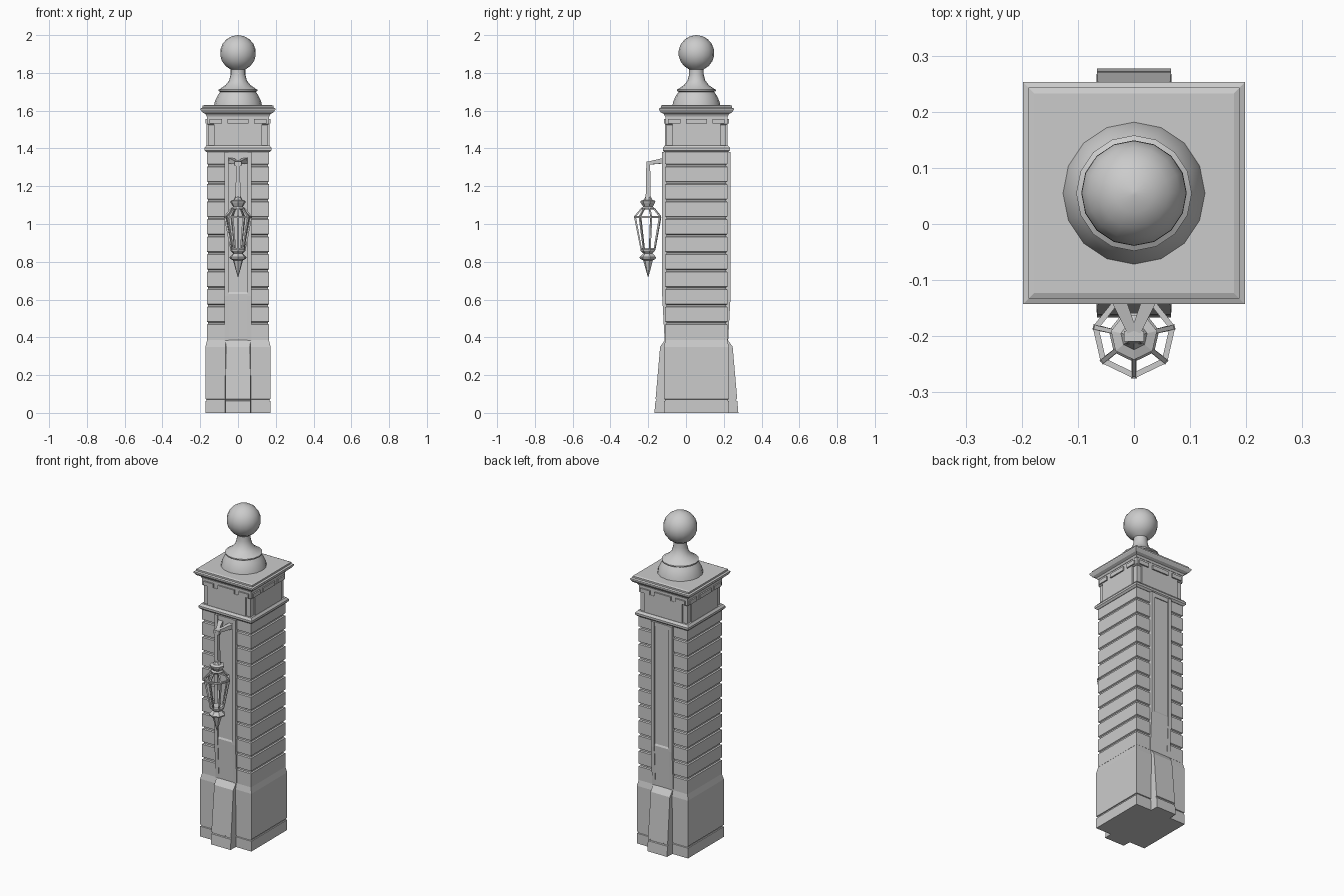
import bpy, bmesh, math
from mathutils import Vector

if "Cube" in bpy.data.objects:
    bpy.data.objects.remove(bpy.data.objects["Cube"])

CY = 0.055   # pillar centre in y
LY = -0.20   # lantern centre in y


def make(name, verts, faces, smooth=None):
    me = bpy.data.meshes.new(name)
    me.from_pydata(verts, [], faces)
    bm = bmesh.new()
    bm.from_mesh(me)
    bmesh.ops.recalc_face_normals(bm, faces=bm.faces)
    bm.to_mesh(me)
    bm.free()
    ob = bpy.data.objects.new(name, me)
    bpy.context.collection.objects.link(ob)
    if smooth:
        bpy.context.view_layer.objects.active = ob
        ob.select_set(True)
        bpy.ops.object.shade_smooth_by_angle(angle=math.radians(smooth))
        ob.select_set(False)
    return ob


def lathe(name, prof, n, cy, start=-math.pi / 2, smooth=None):
    """Stack of n-sided rings (radius, z) with closed ends."""
    v = [(r * math.cos(start + 2 * math.pi * i / n),
          cy + r * math.sin(start + 2 * math.pi * i / n), z)
         for r, z in prof for i in range(n)]
    f = [(k * n + i, k * n + (i + 1) % n, (k + 1) * n + (i + 1) % n, (k + 1) * n + i)
         for k in range(len(prof) - 1) for i in range(n)]
    f += [tuple(range(n)), tuple(range((len(prof) - 1) * n, len(prof) * n))]
    return make(name, v, f, smooth)


def square(name, prof):
    return lathe(name, [(h * math.sqrt(2), z) for h, z in prof], 4, CY, math.pi / 4)


def prism(name, prof, sign, x=0):
    """Side profile of (depth, z, half width) spread across x on the front or back."""
    n = len(prof)
    v = [(x + s * w, CY + sign * d, z) for s in (-1, 1) for d, z, w in prof]
    f = [(i, (i + 1) % n, n + (i + 1) % n, n + i) for i in range(n)]
    f += [tuple(range(n)), tuple(range(n, 2 * n))]
    return make(name, v, f)


def box(name, x0, x1, y0, y1, z0, z1):
    v = [(x, y, z) for x in (x0, x1) for y in (y0, y1) for z in (z0, z1)]
    return make(name, v, [(0, 1, 3, 2), (4, 5, 7, 6), (0, 1, 5, 4),
                          (2, 3, 7, 6), (0, 2, 6, 4), (1, 3, 7, 5)])


def bar(name, a, b, ra, rb):
    """Square bar from a to b."""
    a, b = Vector(a), Vector(b)
    q = (b - a).to_track_quat('Z', 'Y')
    c = [(-1, -1), (1, -1), (1, 1), (-1, 1)]
    v = [p + q @ Vector((r * i, r * j, 0)) for p, r in ((a, ra), (b, rb)) for i, j in c]
    f = [(i, (i + 1) % 4, 4 + (i + 1) % 4, 4 + i) for i in range(4)]
    return make(name, v, f + [(0, 1, 2, 3), (4, 5, 6, 7)])


# plinth
square("plinth", [(.172, 0), (.172, .062), (.167, .064), (.167, .071), (.172, .073),
                  (.172, .35), (.163, .39)])

# shaft with grooved stone courses
prof = [(.165, .385)]
for i in range(10):
    z = .475 + i * .0928
    prof += [(.165, z - .008), (.158, z - .004), (.158, z + .004), (.165, z + .008)]
square("shaft", prof + [(.165, 1.39)])

# collar, frieze and cornice
square("collar", [(.168, 1.38), (.178, 1.39), (.178, 1.402), (.168, 1.415)])
square("frieze_core", [(.157, 1.41), (.157, 1.57)])
square("frieze_band", [(.160, 1.525), (.164, 1.53), (.164, 1.575)])
for h, w in ((.166, .127), (.127, .166)):
    box("frieze_panel", -h, h, CY - w, CY + w, 1.41, 1.53)
square("cornice", [(.166, 1.57), (.172, 1.582), (.188, 1.59), (.198, 1.605),
                   (.198, 1.612), (.188, 1.616), (.188, 1.626), (.178, 1.63)])

# dentil blocks on all four sides
for a, b in ((-.15, -.085), (-.055, .055), (.085, .15)):
    box("dentils", a, b, CY - .172, CY + .172, 1.532, 1.556)
    box("dentils", -.172, .172, CY + a, CY + b, 1.532, 1.556)

# ball finial
prof = [(.127, 1.628), (.122, 1.65), (.108, 1.68), (.094, 1.70), (.103, 1.704),
        (.103, 1.711), (.094, 1.716), (.066, 1.735), (.047, 1.76), (.039, 1.79)]
for i in range(9):
    t = math.radians(-66 + i * 154 / 8)
    prof.append((.095 * math.cos(t), 1.905 + .095 * math.sin(t)))
lathe("ball_finial", prof + [(.001, 2.0)], 16, CY, smooth=40)

# pilaster strips and buttresses, front and back
for s in (-1, 1):
    prism("buttress", [(.1, 0, .071), (.222, 0, .066), (.217, .062, .066), (.211, .065, .066),
                       (.211, .071, .066), (.216, .074, .066), (.192, .35, .064),
                       (.165, .388, .066), (.1, .388, .071)], s)
    prism("pilaster_panel", [(.1, .38, .06), (.167, .38, .06), (.177, .63, .06),
                             (.172, .64, .06), (.172, 1.36, .06), (.1, 1.36, .06)], s)
    for x in (-.06, .06):
        prism("pilaster_rail", [(.1, .38, .011), (.168, .38, .011), (.181, .62, .011),
                                (.181, 1.38, .011), (.1, 1.38, .011)], s, x)
    prism("pilaster_head", [(.1, 1.355, .06), (.177, 1.355, .06),
                            (.177, 1.38, .06), (.1, 1.38, .06)], s)

# lantern bracket and hanger
for x in (-.036, .036):
    bar("bracket_arm", (x, -.115, 1.335), (0, -.2, 1.322), .014, .008)
box("bracket_end", -.018, .018, LY - .009, LY + .009, 1.308, 1.332)
bar("hanger", (0, LY, 1.32), (0, LY, 1.11), .010, .014)

# lantern crown, base and spike
N = 7
lathe("lantern_crown", [(.012, 1.15), (.024, 1.128), (.042, 1.122), (.040, 1.113),
                        (.027, 1.092), (.036, 1.085), (.034, 1.078)], N, LY)
lathe("lantern_base", [(.036, .872), (.042, .866), (.040, .858), (.026, .845),
                       (.046, .824), (.044, .816), (.027, .808), (.002, .72)], N, LY)


# open lantern frame
def ring(r, z, i):
    t = -math.pi / 2 + 2 * math.pi * i / N
    return (r * math.cos(t), LY + r * math.sin(t), z)


for i in range(N):
    bar("lantern_roof_rib", ring(.034, 1.082, i), ring(.070, 1.04, i), .004, .004)
    bar("lantern_rim", ring(.070, 1.038, i), ring(.070, 1.038, i + 1), .005, .005)
    bar("lantern_side_rib", ring(.070, 1.038, i), ring(.037, .866, i), .005, .004)
